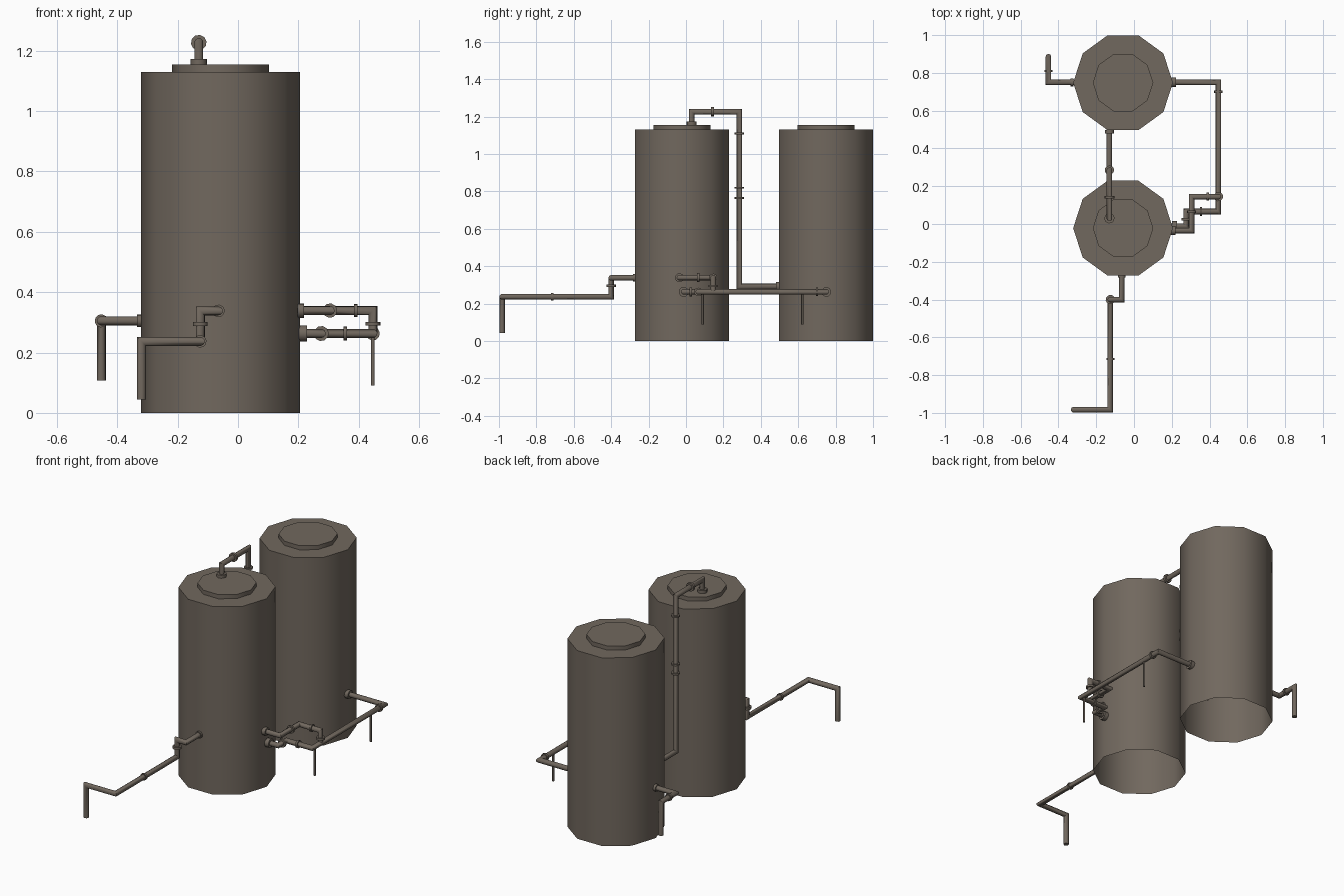
import bpy, bmesh, math
from mathutils import Vector

if "Cube" in bpy.data.objects:
    bpy.data.objects.remove(bpy.data.objects["Cube"])

mat = bpy.data.materials.new("grey_brown_metal")
mat.diffuse_color = (0.165, 0.138, 0.112, 1)
mat.use_nodes = True
mat.node_tree.nodes["Principled BSDF"].inputs["Base Color"].default_value = mat.diffuse_color


def finish(name, bm):
    """Smooth gentle edges, keep the hard ones sharp, make the object."""
    bmesh.ops.recalc_face_normals(bm, faces=bm.faces)
    for f in bm.faces:
        f.smooth = True
    for e in bm.edges:
        if len(e.link_faces) == 2 and e.calc_face_angle() > math.radians(40):
            e.smooth = False
    me = bpy.data.meshes.new(name)
    bm.to_mesh(me)
    bm.free()
    me.materials.append(mat)
    ob = bpy.data.objects.new(name, me)
    bpy.context.collection.objects.link(ob)
    return ob


def bridge(bm, a, b):
    n = len(a)
    for i in range(n):
        bm.faces.new((a[i], a[(i + 1) % n], b[(i + 1) % n], b[i]))


def tank(name, cx, cy):
    """Ten-sided shell, open underneath, with a stepped lid."""
    bm = bmesh.new()
    rings = []
    for r, z in ((0.264, 0), (0.264, 1.13), (0.16, 1.13), (0.16, 1.155)):
        rings.append([bm.verts.new((cx + r * math.cos(i * math.tau / 10),
                                    cy + r * math.sin(i * math.tau / 10), z))
                      for i in range(10)])
    for a, b in zip(rings, rings[1:]):
        bridge(bm, a, b)
    bm.faces.new(rings[-1])
    ob = finish(name, bm)
    return ob


def sweep(bm, pts, r, n=10):
    """Round tube along straight runs with mitred elbows."""
    pts = [Vector(p) for p in pts]
    dirs = [(b - a).normalized() for a, b in zip(pts, pts[1:])]
    u = dirs[0].orthogonal().normalized()
    v = dirs[0].cross(u)
    ring = [pts[0] + r * (u * math.cos(i * math.tau / n) + v * math.sin(i * math.tau / n))
            for i in range(n)]
    rings = [[bm.verts.new(p) for p in ring]]
    for k, d in enumerate(dirs):
        m = d + dirs[k + 1] if k + 1 < len(dirs) else d
        # slide the ring along the run on to the mitre plane
        ring = [p + d * ((pts[k + 1] - p).dot(m) / d.dot(m)) for p in ring]
        rings.append([bm.verts.new(p) for p in ring])
        bridge(bm, rings[-2], rings[-1])
    bm.faces.new(rings[0])
    bm.faces.new(rings[-1])


AXIS = {'x': Vector((1, 0, 0)), 'y': Vector((0, 1, 0)), 'z': Vector((0, 0, 1))}


def pipe(name, pts, collars=(), r=0.015):
    """Pipe run plus its collars: (centre, axis, length, radius)."""
    bm = bmesh.new()
    sweep(bm, pts, r)
    for c, ax, length, cr in collars:
        h = AXIS[ax] * length / 2
        sweep(bm, (Vector(c) - h, Vector(c) + h), cr)
    return finish(name, bm)


# Tanks
tank("front_tank", -0.058, -0.022)
tank("rear_tank", -0.058, 0.748)

# Pipe from the front lid over and down into the rear tank
X = -0.13
pipe("overhead_pipe",
     [(X, 0.03, 1.15), (X, 0.03, 1.227), (X, 0.285, 1.227), (X, 0.285, 0.292), (X, 0.51, 0.292)],
     [((X, 0.03, 1.164), 'z', 0.018, 0.027), ((X, 0.142, 1.227), 'y', 0.014, 0.026),
      ((X, 0.285, 1.11), 'z', 0.01, 0.025), ((X, 0.285, 0.82), 'z', 0.01, 0.025),
      ((X, 0.285, 0.765), 'z', 0.01, 0.025), ((X, 0.489, 0.292), 'y', 0.018, 0.024)])

# Front outlet with a drop and a spout
pipe("front_outlet_pipe",
     [(-0.065, -0.26, 0.338), (-0.065, -0.4, 0.338), (-0.125, -0.4, 0.338), (-0.125, -0.4, 0.237),
      (-0.125, -0.983, 0.237), (-0.32, -0.983, 0.237), (-0.32, -0.983, 0.044)],
     [((-0.065, -0.278, 0.338), 'y', 0.012, 0.021), ((-0.125, -0.4, 0.295), 'z', 0.014, 0.025),
      ((-0.125, -0.715, 0.237), 'y', 0.012, 0.021)])

# Rear tank outlet on the left
pipe("left_outlet_pipe",
     [(-0.31, 0.75, 0.305), (-0.453, 0.75, 0.305), (-0.453, 0.885, 0.305), (-0.453, 0.885, 0.107)],
     [((-0.328, 0.75, 0.305), 'x', 0.015, 0.021), ((-0.453, 0.81, 0.305), 'y', 0.012, 0.022)])

# Lower line joining both tanks on the right
Z = 0.263
pipe("lower_link_pipe",
     [(0.195, 0.75, Z), (0.447, 0.75, Z), (0.447, 0.066, Z), (0.276, 0.066, Z),
      (0.276, -0.012, Z), (0.19, -0.012, Z)],
     [((0.21, 0.75, Z), 'x', 0.024, 0.026), ((0.447, 0.7, Z), 'y', 0.012, 0.023),
      ((0.215, -0.012, Z), 'x', 0.026, 0.027), ((0.276, 0.025, Z), 'y', 0.012, 0.025),
      ((0.355, 0.066, Z), 'x', 0.012, 0.023)])

# Upper branch dropping into the lower line
Z2 = 0.339
pipe("upper_branch_pipe",
     [(0.19, -0.035, Z2), (0.305, -0.035, Z2), (0.305, 0.145, Z2), (0.447, 0.145, Z2), (0.447, 0.145, Z)],
     [((0.208, -0.035, Z2), 'x', 0.022, 0.024), ((0.305, 0.065, Z2), 'y', 0.012, 0.024),
      ((0.39, 0.145, Z2), 'x', 0.012, 0.022), ((0.447, 0.145, 0.295), 'z', 0.012, 0.025)])

# Thin rods under the lower line
for i, y in enumerate((0.09, 0.622)):
    pipe("support_rod_%d" % (i + 1), [(0.447, y, 0.09), (0.447, y, Z)], r=0.006)
